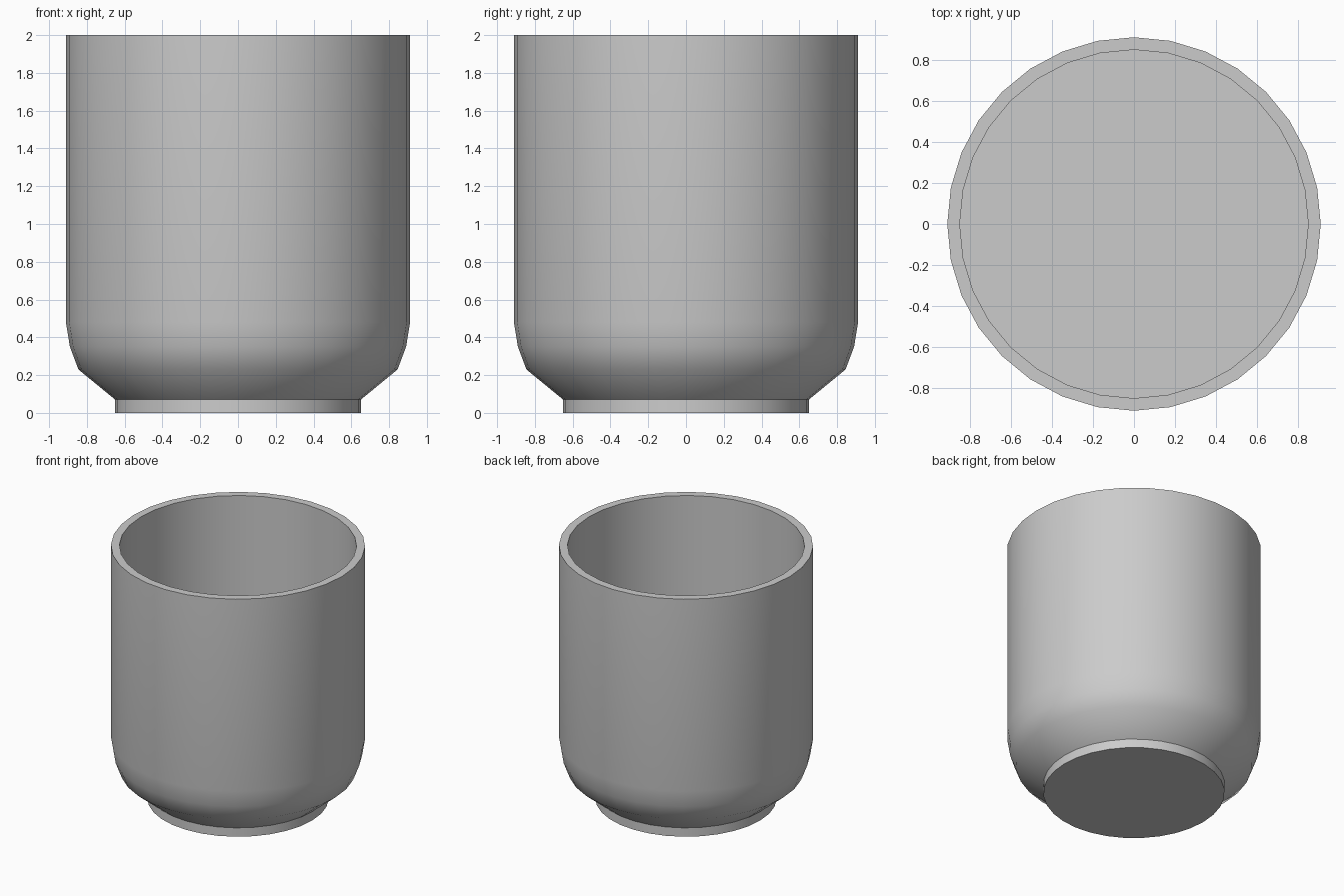
import bpy, math

if "Cube" in bpy.data.objects:
    bpy.data.objects.remove(bpy.data.objects["Cube"])

SIDES = 32
# Half-profile (radius, height): foot, curved shoulder, wall, rim, inner wall
profile = [(0.65, 0), (0.65, 0.07), (0.845, 0.23), (0.89, 0.35), (0.911, 0.48),
           (0.911, 2.0), (0.85, 2.0), (0.85, 0.4)]

# Revolve the profile around z
verts = [(r * math.cos(2 * math.pi * i / SIDES), r * math.sin(2 * math.pi * i / SIDES), z)
         for r, z in profile for i in range(SIDES)]
faces = []
for k in range(len(profile) - 1):
    for i in range(SIDES):
        j = (i + 1) % SIDES
        a, b = k * SIDES, (k + 1) * SIDES
        faces.append((a + i, a + j, b + j, b + i))

# Flat underside and inner floor
last = (len(profile) - 1) * SIDES
faces.append(tuple(reversed(range(SIDES))))
faces.append(tuple(range(last, last + SIDES)))

mesh = bpy.data.meshes.new("cup")
mesh.from_pydata(verts, [], faces)
cup = bpy.data.objects.new("cup", mesh)
bpy.context.collection.objects.link(cup)

# Smooth body with crisp rim and foot
bpy.context.view_layer.objects.active = cup
cup.select_set(True)
bpy.ops.object.shade_smooth_by_angle(angle=math.radians(40))
